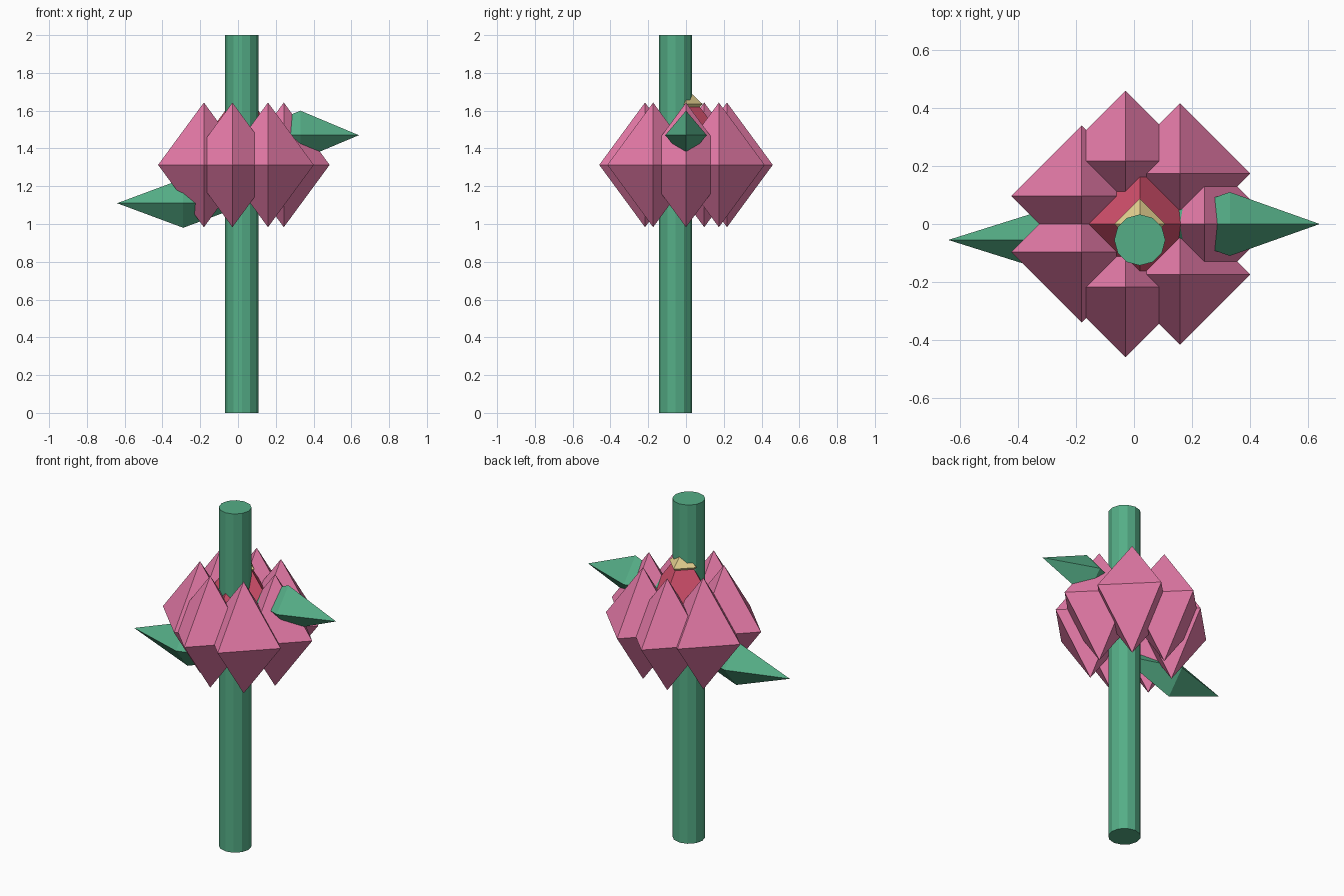
import bpy, bmesh, math
from mathutils import Matrix, Vector

if "Cube" in bpy.data.objects:
    bpy.data.objects.remove(bpy.data.objects["Cube"])


def material(name, rgb):
    m = bpy.data.materials.new(name)
    m.diffuse_color = (*rgb, 1)
    m.use_nodes = True
    m.node_tree.nodes["Principled BSDF"].inputs["Base Color"].default_value = m.diffuse_color
    return m


pink = material("petal_pink", (0.80, 0.20, 0.40))
red = material("bud_red", (0.65, 0.08, 0.15))
cream = material("stamen_cream", (0.78, 0.63, 0.28))
green = material("leaf_green", (0.09, 0.42, 0.24))


def finish(bm, name, mat):
    mesh = bpy.data.meshes.new(name)
    bm.to_mesh(mesh)
    bm.free()
    mesh.materials.append(mat)
    obj = bpy.data.objects.new(name, mesh)
    bpy.context.collection.objects.link(obj)
    return obj


def octahedron(name, center, radii, mat):
    bm = bmesh.new()
    bmesh.ops.create_uvsphere(bm, u_segments=4, v_segments=2, radius=1)
    bmesh.ops.scale(bm, vec=Vector(radii), verts=bm.verts)
    bmesh.ops.translate(bm, vec=Vector(center), verts=bm.verts)
    return finish(bm, name, mat)


CX = 0.02  # flower axis

# Stem: full-height faceted cylinder
bm = bmesh.new()
bmesh.ops.create_cone(bm, cap_ends=True, segments=12, radius1=0.088, radius2=0.088,
                      depth=2, matrix=Matrix.Translation((CX, -0.055, 1)))
finish(bm, "stem", green)

# Ring of seven petals
for i in range(7):
    a = math.tau * i / 7
    octahedron(f"petal_{i + 1}",
               (CX + 0.2225 * math.cos(a), 0.2225 * math.sin(a), 1.313),
               (0.2425, 0.2425, 0.33), pink)

# Inner bud and its tip
octahedron("inner_bud", (CX, 0, 1.45), (0.198, 0.198, 0.27), red)
octahedron("stamen", (CX, 0, 1.635), (0.088, 0.088, 0.083), cream)

# Leaves
octahedron("leaf_right", (0.33, 0, 1.47), (0.31, 0.11, 0.13), green)
octahedron("leaf_left", (-0.29, -0.055, 1.11), (0.35, 0.11, 0.13), green)
